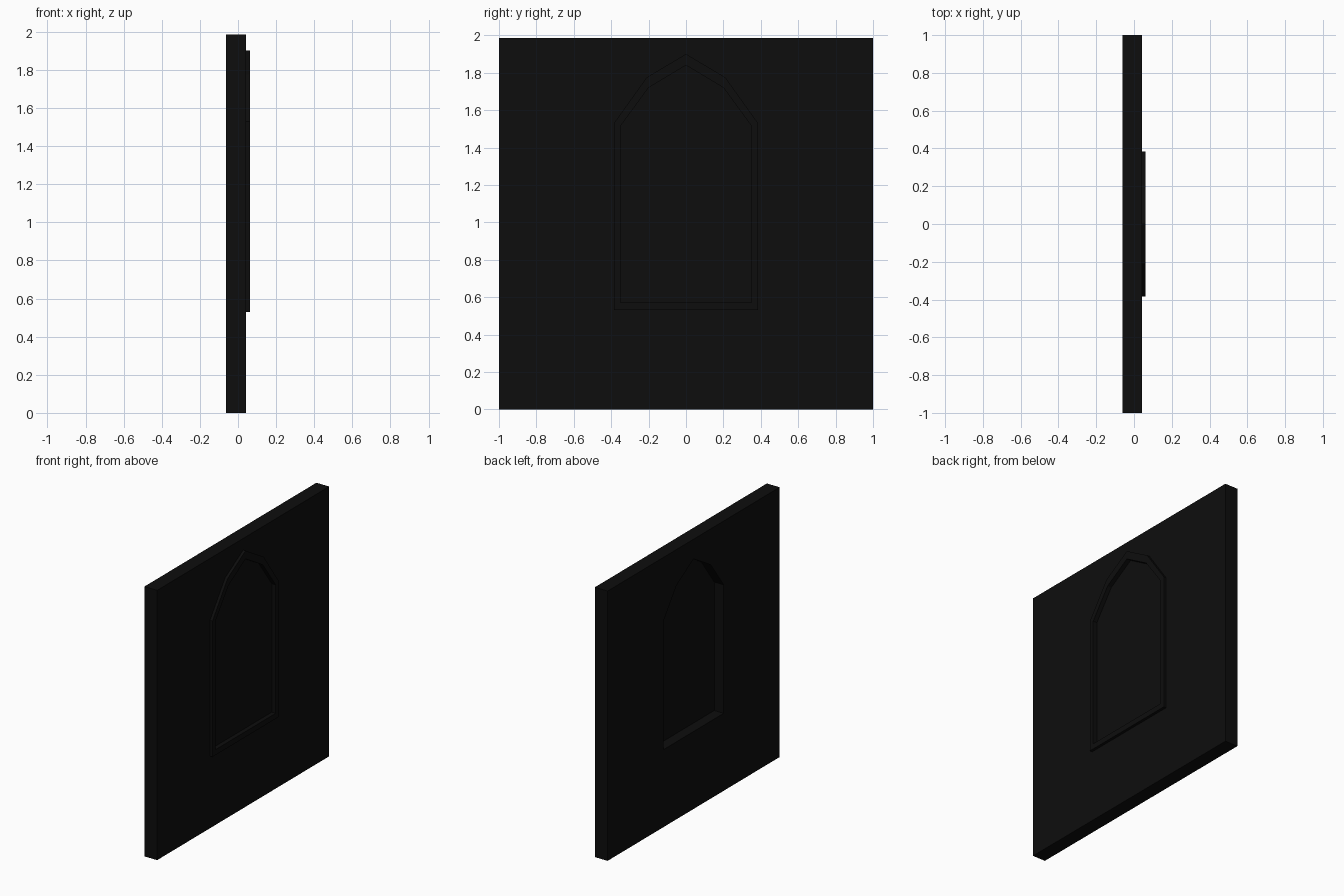
import bpy
import bmesh

cube = bpy.data.objects.get("Cube")
if cube:
    bpy.data.objects.remove(cube, do_unlink=True)


def make_material(name, colour):
    mat = bpy.data.materials.new(name)
    mat.use_nodes = True
    mat.diffuse_color = colour
    mat.node_tree.nodes["Principled BSDF"].inputs["Base Color"].default_value = colour
    return mat


black = make_material("near black", (0.004, 0.004, 0.004, 1))


def finish(name, bm):
    bmesh.ops.recalc_face_normals(bm, faces=bm.faces)
    mesh = bpy.data.meshes.new(name)
    bm.to_mesh(mesh)
    bm.free()
    mesh.materials.append(black)
    obj = bpy.data.objects.new(name, mesh)
    bpy.context.collection.objects.link(obj)
    return obj


def arch(half):
    """Closed outline from the right half of a pointed arch, apex last."""
    return half + [(-y, z) for y, z in reversed(half[:-1])]


def prism(name, outline, x0, x1):
    """Solid plate with the given outline."""
    bm = bmesh.new()
    face = bm.faces.new([bm.verts.new((x0, y, z)) for y, z in outline])
    moved = bmesh.ops.extrude_face_region(bm, geom=[face])["geom"]
    verts = [v for v in moved if isinstance(v, bmesh.types.BMVert)]
    bmesh.ops.translate(bm, verts=verts, vec=(x1 - x0, 0, 0))
    return finish(name, bm)


def ring(name, outer, inner, x0, x1):
    """Hollow band between two matching outlines."""
    bm = bmesh.new()
    loops = [[bm.verts.new((x, y, z)) for y, z in line]
             for x, line in ((x0, outer), (x1, outer), (x1, inner), (x0, inner))]
    n = len(outer)
    for a, b in zip(loops, loops[1:] + loops[:1]):
        for i in range(n):
            j = (i + 1) % n
            bm.faces.new((a[i], a[j], b[j], b[i]))
    return finish(name, bm)


outer = arch([(0.385, 0.53), (0.385, 1.53), (0.21, 1.775), (0, 1.9)])
inner = arch([(0.35, 0.57), (0.35, 1.515), (0.2, 1.72), (0, 1.84)])
BACK, FACE, RAISED = -0.062, 0.042, 0.062

# Wall slab with the arched opening cut through
wall = prism("wall", [(-1, 0), (1, 0), (1, 1.985), (-1, 1.985)], BACK, FACE)
cutter = prism("opening_cutter", inner, -0.2, 0.2)
cutter.hide_render = True
cutter.hide_viewport = True
cut = wall.modifiers.new("opening", "BOOLEAN")
cut.operation = "DIFFERENCE"
cut.solver = "EXACT"
cut.object = cutter

# Raised trim around the opening
ring("window_frame", outer, inner, FACE, RAISED)

# Thin pane closing the opening
prism("window_pane", inner, 0.015, 0.03)
